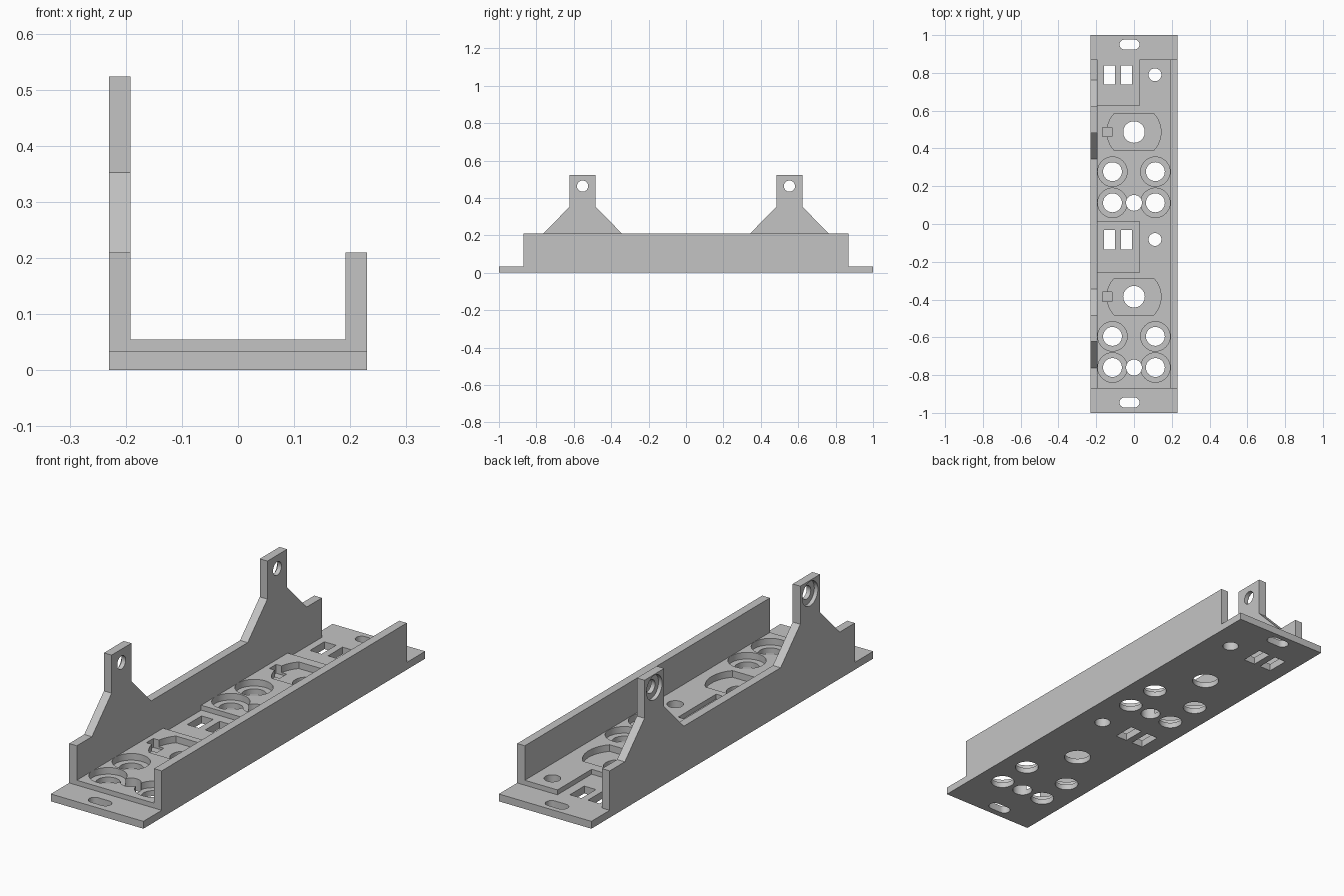
import bpy, bmesh
from math import cos, sin, pi

cube = bpy.data.objects.get("Cube")
if cube:
    bpy.data.objects.remove(cube)

grey = bpy.data.materials.new("plain grey")
grey.use_nodes = True
COLOUR = (0.55, 0.55, 0.55, 1)
grey.diffuse_color = COLOUR
grey.node_tree.nodes["Principled BSDF"].inputs["Base Color"].default_value = COLOUR


def prism(name, outline, low, high, axis="z"):
    """Extrude an outline: (x, y) along z, or (y, z) along x."""
    bm = bmesh.new()
    place = (lambda a, b: (a, b, low)) if axis == "z" else (lambda a, b: (low, a, b))
    face = bm.faces.new([bm.verts.new(place(a, b)) for a, b in outline])
    new = bmesh.ops.extrude_face_region(bm, geom=[face])["geom"]
    step = (0, 0, high - low) if axis == "z" else (high - low, 0, 0)
    bmesh.ops.translate(bm, vec=step, verts=[v for v in new if isinstance(v, bmesh.types.BMVert)])
    bmesh.ops.recalc_face_normals(bm, faces=bm.faces)
    mesh = bpy.data.meshes.new(name)
    bm.to_mesh(mesh)
    bm.free()
    mesh.materials.append(grey)
    obj = bpy.data.objects.new(name, mesh)
    bpy.context.collection.objects.link(obj)
    return obj


def rect(x0, x1, y0, y1):
    return [(x0, y0), (x1, y0), (x1, y1), (x0, y1)]


def circle(x, y, r, n=40):
    return [(x + r * cos(2 * pi * i / n), y + r * sin(2 * pi * i / n)) for i in range(n)]


def slot(x, y, half, r, n=12):
    ends = [(half, -pi / 2), (-half, pi / 2)]
    return [(x + s + r * cos(a + pi * i / n), y + r * sin(a + pi * i / n))
            for s, a in ends for i in range(n + 1)]


def flat_circle(x, y, r, flat, n=12):
    """A circle with its two y sides cut straight."""
    from_angle = -1
    lim = (1 - (flat / r) ** 2) ** 0.5
    pts = []
    for side in (1, -1):
        for i in range(n + 1):
            v = flat * (from_angle + 2 * i / n) * side
            pts.append((x + side * (r * r - v * v) ** 0.5, y + v))
    return pts


def combine(body, tool, operation):
    mod = body.modifiers.new(operation, "BOOLEAN")
    mod.operation = operation
    mod.solver = "EXACT"
    mod.object = tool
    bpy.context.view_layer.objects.active = body
    bpy.ops.object.modifier_apply(modifier=mod.name)
    bpy.data.objects.remove(tool)


W, END, LIP, FLOOR, RIM = 0.23, 0.87, 0.033, 0.055, 0.21
WALL, POCKET = 0.192, 0.025

# Floor with a thin flange at each end
tray = prism("mounting_tray",
             [(-1, 0), (1, 0), (1, LIP), (END, LIP), (END, FLOOR),
              (-END, FLOOR), (-END, LIP), (-1, LIP)], -W, W, "x")


def cut(outline, low, high=0.1):
    combine(tray, prism("cutter", outline, low, high), "DIFFERENCE")


# Recesses in the floor: one open at the back end, one in the middle
cut(rect(-0.3, 0.03, 0.627, 0.9), LIP)
cut(rect(-0.194, 0.03, -0.257, 0.013), LIP)

# Two identical groups of openings
for dy in (0, -0.872):
    for x in (-0.13, -0.04):
        cut(rect(x - 0.029, x + 0.029, 0.738 + dy, 0.84 + dy), -0.1)
    cut(circle(0.111, 0.79 + dy, 0.034), -0.1)
    cut(flat_circle(0, 0.487 + dy, 0.143, 0.096), POCKET)
    cut(rect(-0.168, -0.116, 0.462 + dy, 0.511 + dy), POCKET - 0.01)
    cut(circle(0, 0.487 + dy, 0.057), -0.1)
    for y in (0.277, 0.112):
        for x in (-0.114, 0.113):
            cut(circle(x, y + dy, 0.078), POCKET)
            cut(circle(x, y + dy, 0.05), -0.1)
    cut(circle(0, 0.112 + dy, 0.042), -0.1)

# Screw slots in the flanges
for y in (-0.945, 0.95):
    cut(slot(-0.024, y, 0.027, 0.026), -0.1)

# Low side wall
combine(tray, prism("low_wall", rect(-END, END, 0, RIM), WALL, W, "x"), "UNION")

# Tall side wall with two gusseted tabs
outline = [(-END, 0), (END, 0), (END, RIM)]
for c in (0.553, -0.553):
    outline += [(c + 0.21, RIM), (c + 0.07, 0.352), (c + 0.07, 0.523),
                (c - 0.07, 0.523), (c - 0.07, 0.352), (c - 0.21, RIM)]
outline.append((-END, RIM))
tall = prism("tall_wall", outline, -W, -WALL, "x")

# Counterbored hole in each tab
for y in (-0.553, 0.553):
    for r, deep in ((0.03, -0.1), (0.055, -0.212)):
        combine(tall, prism("cutter", circle(y, 0.463, r), -0.3, deep, "x"), "DIFFERENCE")
combine(tray, tall, "UNION")

# Smooth the round bores, keep the edges sharp
bpy.ops.object.select_all(action="DESELECT")
tray.select_set(True)
bpy.context.view_layer.objects.active = tray
bpy.ops.object.shade_smooth_by_angle(angle=0.5)
